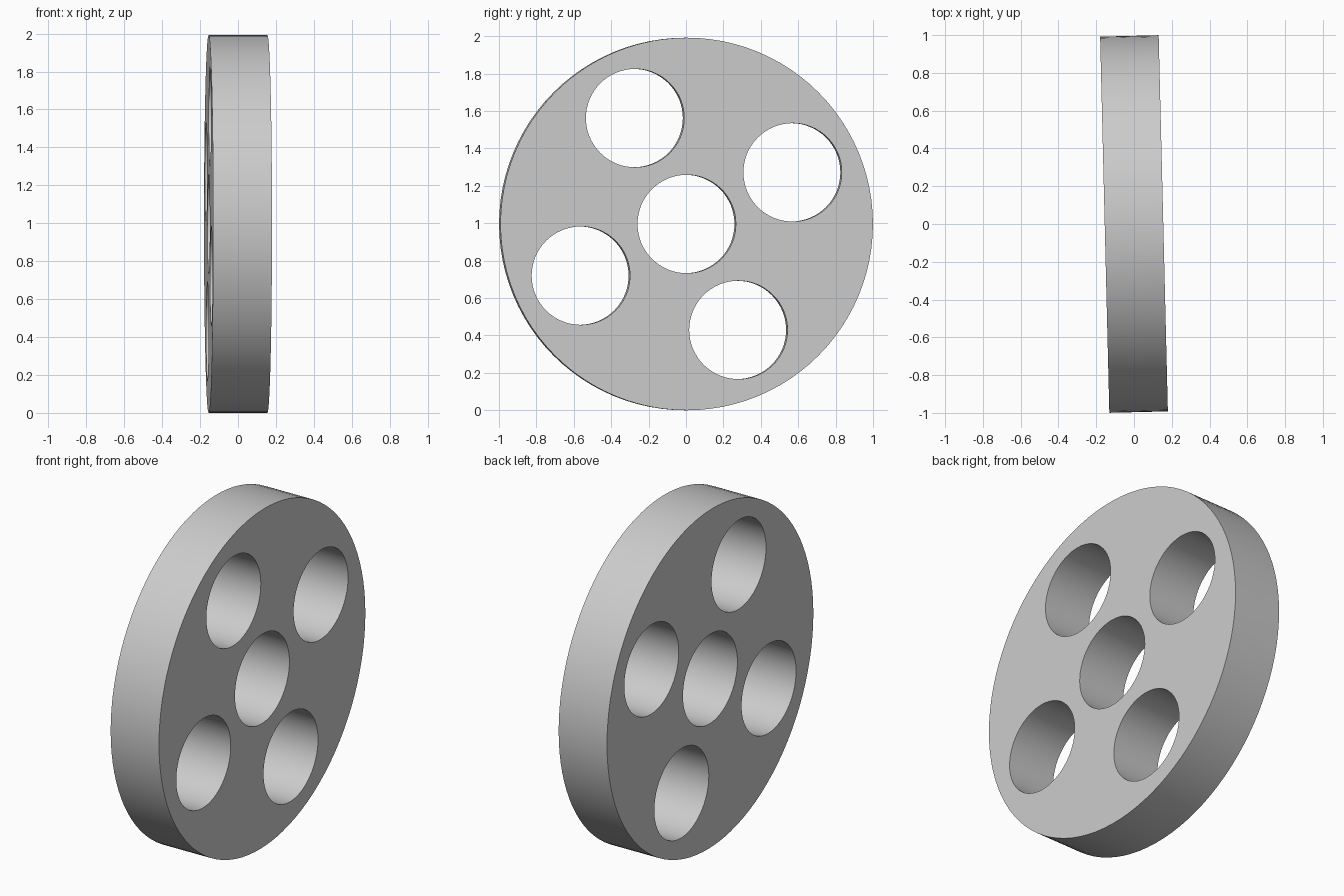
import bpy
import bmesh
from math import radians, cos, sin
from mathutils import Matrix, Vector

cube = bpy.data.objects.get("Cube")
if cube:
    bpy.data.objects.remove(cube, do_unlink=True)

RADIUS, THICK = 0.996, 0.31
HOLE_R, HOLE_RING, HOLE_ANGLE = 0.263, 0.63, 26
AXLE_TURN = Matrix.Rotation(radians(1.4), 4, 'Z')

grey = bpy.data.materials.new("plain_grey")
grey.use_nodes = True
colour = (0.6, 0.6, 0.6, 1)
grey.diffuse_color = colour
grey.node_tree.nodes["Principled BSDF"].inputs["Base Color"].default_value = colour


def add_cylinders(name, radius, depth, centres, sides):
    """One object of cylinders lying along x, at (y, z) centres."""
    bm = bmesh.new()
    for y, z in centres:
        place = Matrix.Translation(Vector((0, y, z))) @ Matrix.Rotation(radians(90), 4, 'Y')
        bmesh.ops.create_cone(bm, cap_ends=True, segments=sides, radius1=radius,
                              radius2=radius, depth=depth, matrix=place)
    mesh = bpy.data.meshes.new(name)
    bm.to_mesh(mesh)
    bm.free()
    mesh.materials.append(grey)
    obj = bpy.data.objects.new(name, mesh)
    bpy.context.collection.objects.link(obj)
    obj.matrix_world = Matrix.Translation((0, 0, RADIUS)) @ AXLE_TURN
    return obj


# Solid disc, standing on its rim
disc = add_cylinders("wheel_disc", RADIUS, THICK, [(0, 0)], 96)

# Centre bore and four holes spaced evenly around it
angles = [radians(HOLE_ANGLE + 90 * i) for i in range(4)]
centres = [(0, 0)] + [(HOLE_RING * cos(a), HOLE_RING * sin(a)) for a in angles]
cutter = add_cylinders("hole_cutter", HOLE_R, THICK * 2, centres, 64)
cutter.hide_render = True

# Cut the holes, then discard the cutter
cut = disc.modifiers.new("holes", 'BOOLEAN')
cut.operation = 'DIFFERENCE'
cut.solver = 'EXACT'
cut.object = cutter
bpy.context.view_layer.objects.active = disc
disc.select_set(True)
bpy.ops.object.modifier_apply(modifier=cut.name)
bpy.data.objects.remove(cutter, do_unlink=True)

# Smooth rim and bores, crisp edges
bpy.ops.object.shade_smooth_by_angle(angle=radians(30))
